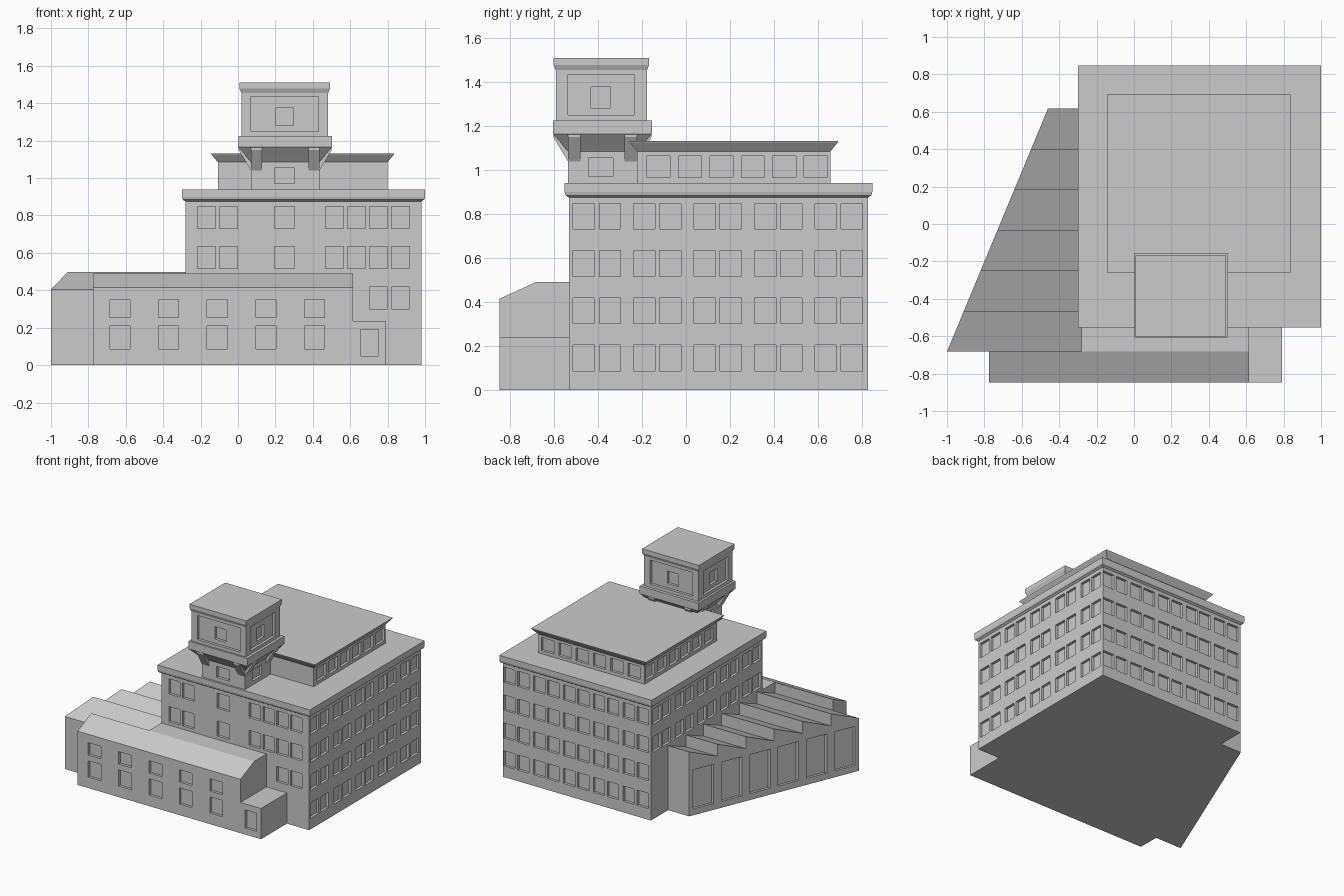
import bpy, bmesh

if "Cube" in bpy.data.objects:
    bpy.data.objects.remove(bpy.data.objects["Cube"])

grey = bpy.data.materials.new("concrete_grey")
grey.diffuse_color = (0.6, 0.6, 0.6, 1)
grey.use_nodes = True
grey.node_tree.nodes["Principled BSDF"].inputs["Base Color"].default_value = grey.diffuse_color


def make(name, solids):
    """Build one object from solids, each a list of equal rings of points."""
    bm = bmesh.new()
    for rings in solids:
        vs = [[bm.verts.new(p) for p in ring] for ring in rings]
        n = len(vs[0])
        bm.faces.new(vs[0])
        bm.faces.new(vs[-1])
        for a, b in zip(vs, vs[1:]):
            for i in range(n):
                j = (i + 1) % n
                bm.faces.new((a[i], a[j], b[j], b[i]))
    bmesh.ops.recalc_face_normals(bm, faces=bm.faces)
    me = bpy.data.meshes.new(name)
    bm.to_mesh(me)
    bm.free()
    me.materials.append(grey)
    ob = bpy.data.objects.new(name, me)
    bpy.context.collection.objects.link(ob)
    return ob


def stack(x0, x1, y0, y1, levels):
    """Rectangular rings at (offset, z) levels."""
    return [[(x0 - o, y0 - o, z), (x1 + o, y0 - o, z),
             (x1 + o, y1 + o, z), (x0 - o, y1 + o, z)] for o, z in levels]


def box(x0, x1, y0, y1, z0, z1):
    return stack(x0, x1, y0, y1, [(0, z0), (0, z1)])


def prism(profile, xa, xb):
    """A (y, z) profile carried between two x limits given as functions of y."""
    return [[(f(y), y, z) for y, z in profile] for f in (xa, xb)]


def holes(axis, wall, spans, rows, d=0.02):
    """Boxes that cut d deep into both sides of a wall plane."""
    out = []
    for a0, a1 in spans:
        for z0, z1 in rows:
            if axis == 'x':
                out.append(box(wall - d, wall + d, a0, a1, z0, z1))
            else:
                out.append(box(a0, a1, wall - d, wall + d, z0, z1))
    return out


def cut(ob, solids):
    cutter = make("cutter", solids)
    cutter.hide_render = True
    mod = ob.modifiers.new("recesses", 'BOOLEAN')
    mod.operation, mod.solver, mod.object = 'DIFFERENCE', 'EXACT', cutter
    bpy.context.view_layer.objects.active = ob
    bpy.ops.object.modifier_apply(modifier=mod.name)
    bpy.data.objects.remove(cutter)


# Main block with cornice and four storeys of paired windows
main = make("main_block", [stack(-0.28, 0.98, -0.53, 0.83,
            [(0, 0), (0, 0.875), (0.016, 0.885), (0.02, 0.9), (0.02, 0.94)])])
rows = [(0.086 + 0.215 * k, 0.203 + 0.215 * k) for k in range(4)]


def pairs(start, step):
    return [(start + step * k + o, start + step * k + o + 0.097)
            for k in range(5) for o in (0, 0.119)]


side = pairs(-0.511, 0.275)
front = [(x, x + 0.097) for x in (-0.217, -0.1, 0.468, 0.586, 0.703, 0.82)] + [(0.195, 0.302)]
cut(main, holes('x', 0.98, side, rows) + holes('x', -0.28, side, rows[2:])
    + holes('y', 0.83, pairs(-0.26, 0.255), rows)
    + holes('y', -0.53, front, rows[2:]) + holes('y', -0.53, front[4:6], rows[1:2]))

# Attic storey with flared roof
attic = make("attic", [stack(-0.108, 0.80, -0.22, 0.66,
             [(0, 0.93), (0, 1.085), (0.033, 1.125), (0.036, 1.132)])])
strip = [(-0.175 + 0.143 * k, -0.07 + 0.143 * k) for k in range(6)]
back_strip = [(-0.07 + 0.1475 * k, 0.035 + 0.1475 * k) for k in range(6)]
z_attic = [(0.965, 1.065)]
cut(attic, holes('x', 0.80, strip, z_attic) + holes('x', -0.108, strip, z_attic)
    + holes('y', 0.66, back_strip, z_attic))

# Front annex: sloped front roof edge, two rows of windows
annex = make("front_annex", [prism([(-0.845, 0), (-0.68, 0), (-0.68, 0.49), (-0.845, 0.415)],
                                   lambda y: -0.775, lambda y: 0.615)])
cols = [(-0.685 + 0.26 * k, -0.577 + 0.26 * k) for k in range(5)]
cut(annex, holes('y', -0.845, cols, [(0.085, 0.21), (0.255, 0.35)]))
make("annex_rear", [box(-0.28, 0.615, -0.68, -0.53, 0, 0.49)])

# Entrance block with door recess
entrance = make("entrance", [box(0.615, 0.79, -0.845, -0.53, 0, 0.237)])
cut(entrance, holes('y', -0.845, [(0.655, 0.75)], [(0.05, 0.19)]))

# Sawtooth wing with a slanted outer wall
Y0, STEP = -0.68, 1.3 / 6


def edge(y):
    return -1 + (y - Y0) * 0.54 / 1.3


teeth = [(Y0, 0)]
for k in range(6):
    teeth += [(Y0 + STEP * k, 0.405), (Y0 + STEP * (k + 1), 0.498)]
teeth.append((Y0 + STEP * 6, 0))
wing = make("sawtooth_wing", [prism(teeth, edge, lambda y: -0.28)])
panels = []
for k in range(6):
    a, b = Y0 + STEP * (k + 0.14), Y0 + STEP * (k + 0.86)
    panels.append(prism([(a, 0.05), (b, 0.05), (b, 0.35), (a, 0.35)],
                        lambda y: edge(y) - 0.05, lambda y: edge(y) + 0.02))
cut(wing, panels)

# Tower shaft
SX0, SX1, SY0, SY1 = 0.07, 0.435, -0.535, -0.22
CX, CY = (SX0 + SX1) / 2, (SY0 + SY1) / 2
shaft = make("tower_shaft", [box(SX0, SX1, SY0, SY1, 0.93, 1.12)])
z_shaft = [(0.97, 1.055)]
cut(shaft, holes('x', SX0, [(-0.44, -0.33)], z_shaft) + holes('x', SX1, [(-0.44, -0.33)], z_shaft)
    + holes('y', SY0, [(0.195, 0.302)], z_shaft))

# Flared collar under the cab
make("tower_collar", [stack(SX0, SX1, SY0, SY1,
     [(0, 1.085), (0.025, 1.115), (0.068, 1.165), (0.068, 1.225)])])

# Diagonal brackets, two on each side of the shaft
brackets = []
W, OUT = 0.057, 0.066
prof = [(-0.01, 1.04), (0, 1.04), (OUT, 1.15), (OUT, 1.18), (-0.01, 1.18)]
for s, wall in ((-1, SY0), (1, SY1)):
    for x in (SX0, SX1 - W):
        brackets.append([[(q, wall + s * o, z) for o, z in prof] for q in (x, x + W)])
for s, wall in ((-1, SX0), (1, SX1)):
    for y in (SY0, SY1 - W):
        brackets.append([[(wall + s * o, q, z) for o, z in prof] for q in (y, y + W)])
make("tower_brackets", brackets)

# Tower cab with roof lip, recessed panels and windows inside them
X0, X1, Y_F, Y_B = 0.018, 0.482, -0.59, -0.175
cab = make("tower_cab", [stack(X0, X1, Y_F, Y_B,
           [(0, 1.22), (0, 1.455), (0.01, 1.478), (0.01, 1.51)])])


def four_sides(px, py, z, depth):
    out = []
    for w in (X0, X1):
        out += holes('x', w, [py], [z], depth)
    for w in (Y_F, Y_B):
        out += holes('y', w, [px], [z], depth)
    return out


cut(cab, four_sides((0.07, 0.43), (-0.535, -0.235), (1.25, 1.435), 0.02))
cut(cab, four_sides((0.203, 0.297), (-0.43, -0.34), (1.282, 1.378), 0.04))

# Centre the whole model on its footprint
for ob in bpy.context.scene.objects:
    ob.location.y -= 0.0025
